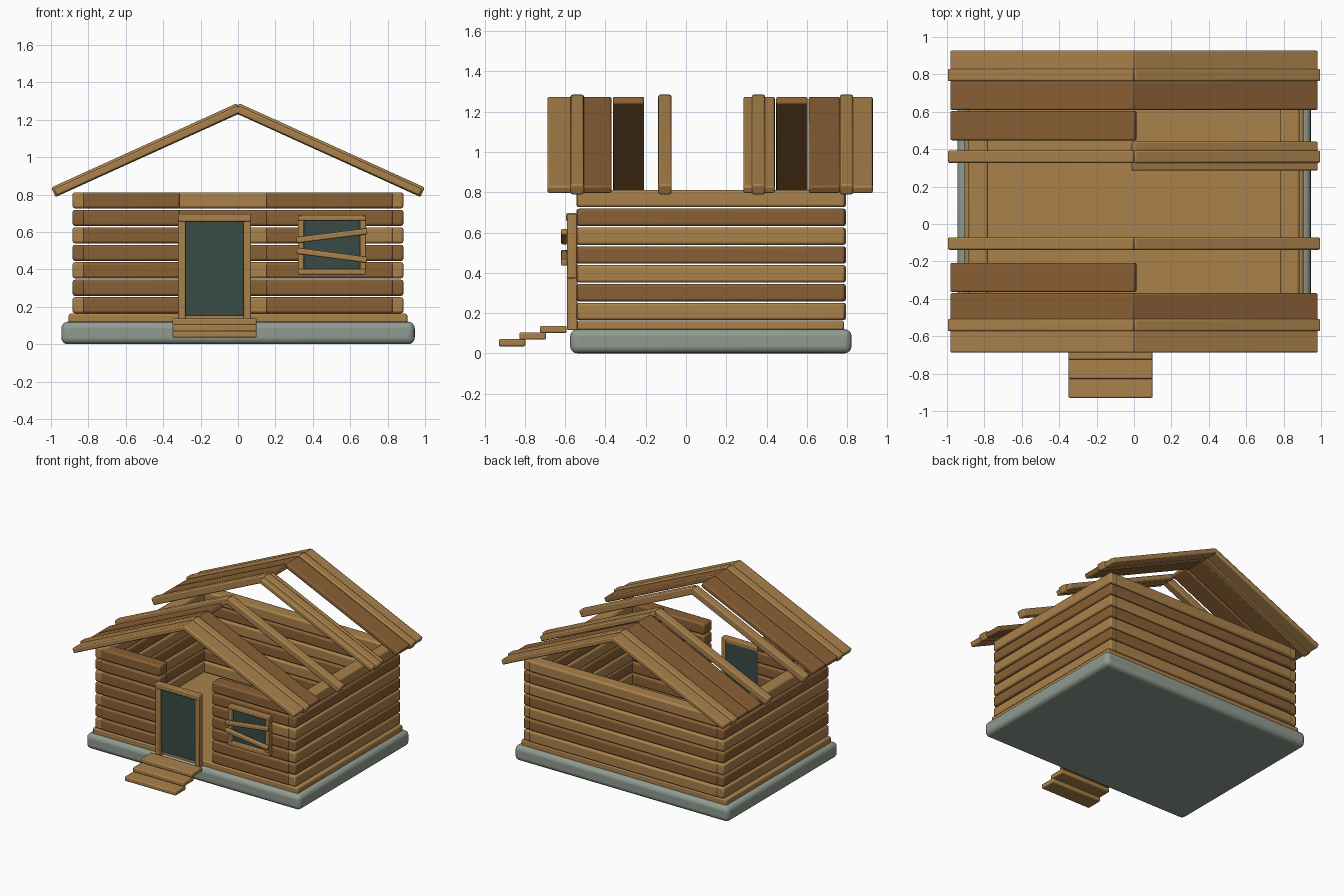
import bpy, math
from mathutils import Matrix, Vector

if "Cube" in bpy.data.objects:
    bpy.data.objects.remove(bpy.data.objects["Cube"])


def material(name, rgb):
    m = bpy.data.materials.new(name)
    m.diffuse_color = (*rgb, 1)
    m.use_nodes = True
    m.node_tree.nodes["Principled BSDF"].inputs["Base Color"].default_value = m.diffuse_color
    return m


LIGHT = material("light_wood", (0.40, 0.22, 0.07))
DARK = material("dark_wood", (0.25, 0.115, 0.035))
STONE = material("stone", (0.28, 0.33, 0.28))
PANE = material("dark_pane", (0.04, 0.07, 0.06))


def box(name, x, y, z, mat, bevel=0.01, segments=2, tilt=0.0):
    """Bevelled box from axis ranges, optionally tilted about y at its centre."""
    size = Vector((x[1] - x[0], y[1] - y[0], z[1] - z[0]))
    centre = Vector((x[0] + x[1], y[0] + y[1], z[0] + z[1])) / 2
    bpy.ops.mesh.primitive_cube_add(size=1)
    ob = bpy.context.object
    ob.name = name
    ob.data.transform(Matrix.Diagonal((*size, 1)))
    ob.location = centre
    ob.rotation_euler.y = tilt
    ob.data.materials.append(mat)
    bpy.ops.object.shade_smooth_by_angle(angle=math.radians(30))
    if bevel:
        b = ob.modifiers.new("bevel", 'BEVEL')
        b.width = bevel
        b.segments = segments
    return ob


# Base and floor
box("foundation", (-0.945, 0.945), (-0.575, 0.822), (0, 0.12), STONE, 0.035, 4)
box("floor", (-0.905, 0.905), (-0.54, 0.785), (0.11, 0.163), LIGHT)

# Log walls, with a door gap and a window opening in the front
for i in range(7):
    z = (0.165 + i * 0.0935, 0.165 + i * 0.0935 + 0.086)
    shade = DARK if i % 2 else LIGHT
    for side, x in (("left", (-0.885, -0.78)), ("right", (0.78, 0.885))):
        box(f"{side}_log", x, (-0.541, 0.79), z, shade, 0.013)
    box("back_log", (-0.83, 0.83), (0.69, 0.795), z, shade, 0.013)
    runs = [(-0.83, -0.31)]
    runs += [(0.15, 0.34), (0.66, 0.83)] if i in (3, 4) else [(0.15, 0.83)]
    for x in runs:
        mat = LIGHT if (i == 4 and x[0] > 0.5) else DARK
        box("front_log", x, (-0.545, -0.44), z, mat, 0.013)

# Door and its frame
box("door", (-0.285, 0.035), (-0.565, -0.542), (0.15, 0.665), PANE, 0)
for x in ((-0.32, -0.28), (0.03, 0.07)):
    box("door_post", x, (-0.59, -0.54), (0.115, 0.69), LIGHT, 0.007)
box("door_lintel", (-0.32, 0.07), (-0.595, -0.542), (0.655, 0.697), LIGHT, 0.007)

# Window, its frame and the nailed boards
box("window_pane", (0.34, 0.66), (-0.56, -0.544), (0.39, 0.68), PANE, 0)
for x in ((0.32, 0.352), (0.652, 0.684)):
    box("window_post", x, (-0.59, -0.543), (0.375, 0.688), LIGHT, 0.006)
for z in ((0.373, 0.403), (0.66, 0.69)):
    box("window_rail", (0.32, 0.684), (-0.592, -0.544), z, LIGHT, 0.006)
for z, tilt in ((0.58, -0.125), (0.475, 0.13)):
    box("window_board", (0.312, 0.692), (-0.62, -0.588), (z - 0.016, z + 0.016),
        LIGHT, 0.007, tilt=tilt)

# Steps
for i in range(3):
    y, z = -0.93 + i * 0.1025, 0.035 + i * 0.033
    box("step", (-0.35, 0.10), (y, y + 0.132), (z, z + 0.036), LIGHT, 0.008)

# Roof: each piece runs from its upper ridge corner down one slope
ANGLE = math.radians(24.4)


def slope_piece(name, side, y, width, ridge_x, ridge_z, length, thick, mat):
    c, s = math.cos(ANGLE), math.sin(ANGLE)
    cx = side * (ridge_x + length / 2 * c - thick / 2 * s)
    cz = ridge_z - length / 2 * s - thick / 2 * c
    box(name, (cx - length / 2, cx + length / 2), (y - width / 2, y + width / 2),
        (cz - thick / 2, cz + thick / 2), mat, 0.009, tilt=side * ANGLE)


for side in (-1, 1):
    for y in (-0.54, -0.105, 0.36, 0.797):
        slope_piece("rafter", side, y, 0.066, 0.006, 1.288, 1.09, 0.056, LIGHT)
    # Boards still in place; the missing ones leave gaps
    present = (0, 1, 2, 7, 8, 9) if side < 0 else (0, 1, 6, 8, 9)
    for i in present:
        mat = LIGHT if i in (0, 6, 9) else DARK
        slope_piece("roof_board", side, -0.61 + i * 0.1622, 0.156, 0.0, 1.277,
                    1.082, 0.04, mat)
